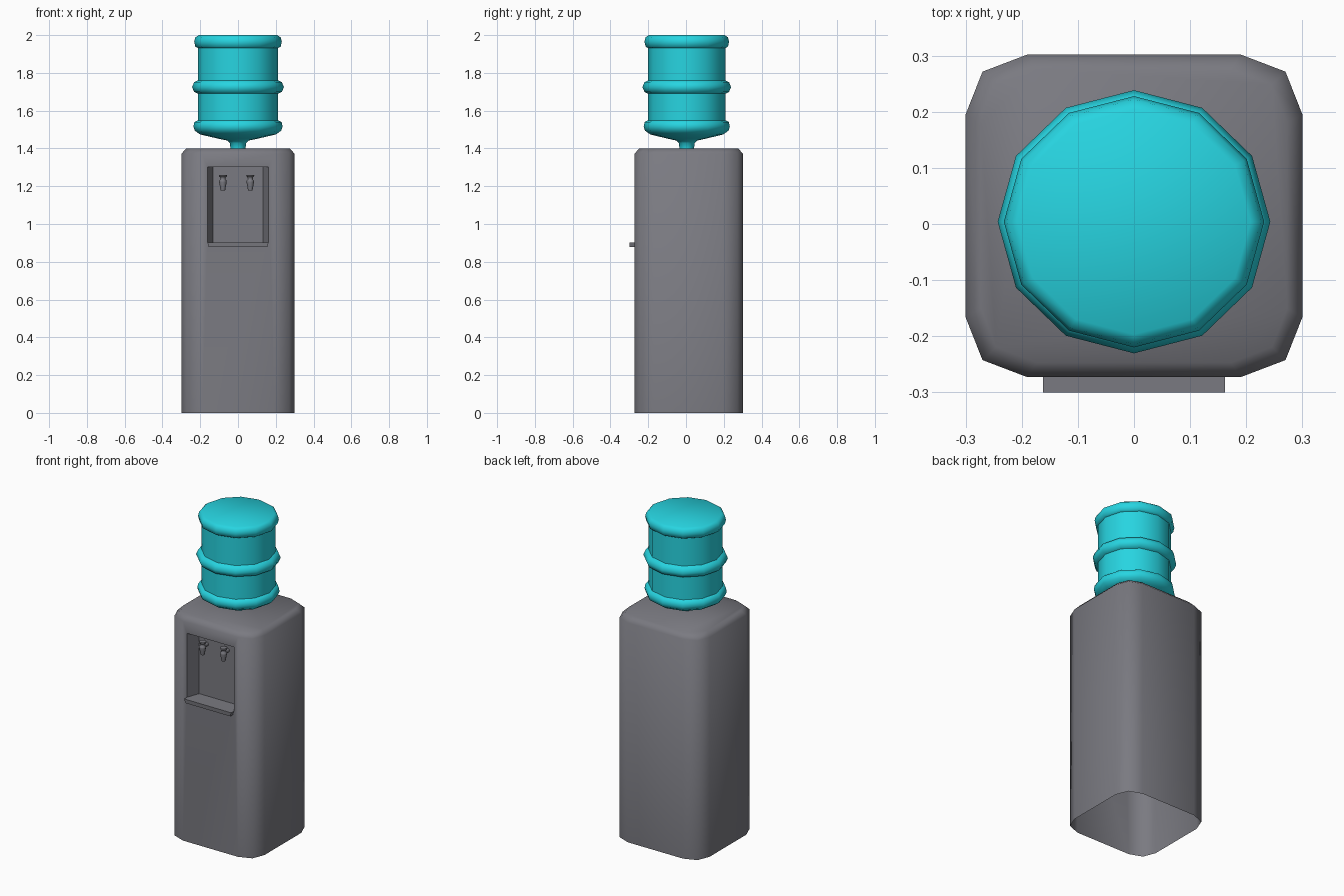
import bpy, bmesh, math

if "Cube" in bpy.data.objects:
    bpy.data.objects.remove(bpy.data.objects["Cube"])


def material(name, color):
    mat = bpy.data.materials.new(name)
    mat.diffuse_color = color
    mat.use_nodes = True
    mat.node_tree.nodes["Principled BSDF"].inputs["Base Color"].default_value = mat.diffuse_color
    return mat


grey = material("dark_grey", (0.195, 0.195, 0.22, 1))
blue = material("bottle_blue", (0.02, 0.66, 0.75, 1))


def finish(bm, name, mat=grey, angle=57):
    bmesh.ops.recalc_face_normals(bm, faces=bm.faces[:])
    me = bpy.data.meshes.new(name)
    bm.to_mesh(me)
    bm.free()
    ob = bpy.data.objects.new(name, me)
    bpy.context.collection.objects.link(ob)
    me.materials.append(mat)
    bpy.ops.object.select_all(action='DESELECT')
    bpy.context.view_layer.objects.active = ob
    ob.select_set(True)
    bpy.ops.object.shade_smooth_by_angle(angle=math.radians(angle))
    return ob


def bridge(bm, a, b, skip=()):
    n = len(a)
    for i in range(n):
        if i not in skip:
            bm.faces.new((a[i], a[(i + 1) % n], b[(i + 1) % n], b[i]))


def ring(bm, pts):
    return [bm.verts.new(p) for p in pts]


def lathe(bm, profile, n, cx, cy, sy=1.0):
    """Stack of n-sided rings from (radius, z) pairs, closed at both ends."""
    prev = None
    for r, z in profile:
        cur = ring(bm, [(cx + r * math.cos(2 * math.pi * i / n),
                         cy + sy * r * math.sin(2 * math.pi * i / n), z) for i in range(n)])
        if prev:
            bridge(bm, prev, cur)
        else:
            bm.faces.new(cur[::-1])
        prev = cur
    bm.faces.new(prev)


# Cabinet: rounded shell, open underneath, with a recess in the front
CY, HY = 0.0145, 0.2875
quarter = [(0.30, 0.181), (0.27, 0.257), (0.19, HY)]
outline = quarter + [(-x, y) for x, y in quarter[::-1]]
outline += [(-x, -y) for x, y in outline]
bm = bmesh.new()
low = ring(bm, [(x, y + CY, 0) for x, y in outline])
mid = ring(bm, [(x, y + CY, 1.372) for x, y in outline])
top = ring(bm, [(x * 0.91, y * 0.91 + CY, 1.4) for x, y in outline])
bridge(bm, low, mid, skip=(8,))          # side 8 is the flat front
bridge(bm, mid, top)
bm.faces.new(top)
front = [low[8], low[9], mid[9], mid[8]]


def opening(hw, y):
    return ring(bm, [(-hw, y, 0.903), (hw, y, 0.903), (hw, y, 1.303), (-hw, y, 1.303)])


FY = CY - HY
mouth, back = opening(0.162, FY), opening(0.133, FY + 0.08)
bridge(bm, front, mouth)
bridge(bm, mouth, back)
bm.faces.new(back)
finish(bm, "cabinet")

# Drip tray: ledge narrowing slightly downwards
bm = bmesh.new()
lower = ring(bm, [(-.155, -.298, .878), (.155, -.298, .878), (.155, FY, .878), (-.155, FY, .878)])
upper = ring(bm, [(-.162, -.30, .903), (.162, -.30, .903), (.162, FY, .903), (-.162, FY, .903)])
bridge(bm, lower, upper)
bm.faces.new(lower[::-1])
bm.faces.new(upper)
finish(bm, "drip_tray")

# Taps: spout with a cap, joined to the recess wall by a short pipe
tap_profile = [(0.012, 1.178), (0.020, 1.222), (0.020, 1.230), (0.013, 1.236),
               (0.014, 1.246), (0.022, 1.254), (0.020, 1.260)]
for side, x in (("left", -0.08), ("right", 0.065)):
    bm = bmesh.new()
    lathe(bm, tap_profile, 8, x, -0.235)
    pipe = []
    for y in (-0.235, FY + 0.08):
        pipe.append(ring(bm, [(x + 0.012 * math.cos(k * math.pi / 4), y,
                               1.228 + 0.012 * math.sin(k * math.pi / 4)) for k in range(8)]))
    bridge(bm, *pipe)
    finish(bm, side + "_tap")

# Water bottle: twelve-sided with three rounded bands
bottle = [(0.040, 1.40), (0.043, 1.428), (0.058, 1.442), (0.11, 1.453), (0.20, 1.474),
          (0.229, 1.494), (0.236, 1.515), (0.231, 1.540), (0.213, 1.549),
          (0.213, 1.690), (0.232, 1.699), (0.243, 1.725), (0.232, 1.751), (0.213, 1.760),
          (0.213, 1.932), (0.226, 1.939), (0.232, 1.965), (0.226, 1.988), (0.208, 2.0)]
bm = bmesh.new()
lathe(bm, bottle, 12, 0, 0.004, sy=0.965)
finish(bm, "water_bottle", blue)
